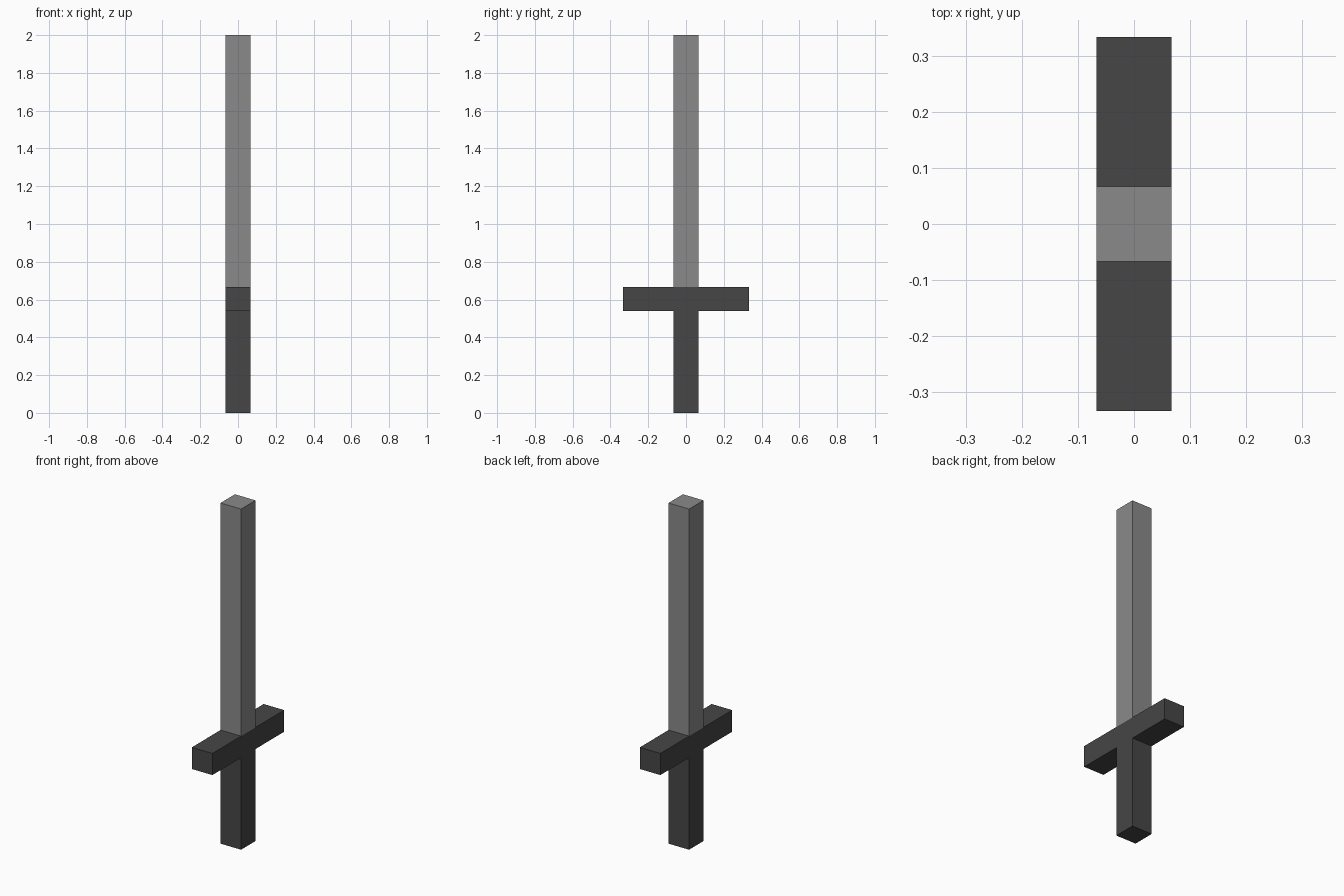
import bpy

if "Cube" in bpy.data.objects:
    bpy.data.objects.remove(bpy.data.objects["Cube"])


def material(name, grey):
    mat = bpy.data.materials.new(name)
    mat.diffuse_color = (grey, grey, grey, 1)
    mat.use_nodes = True
    mat.node_tree.nodes["Principled BSDF"].inputs["Base Color"].default_value = mat.diffuse_color
    return mat


def box(name, half_x, half_y, z0, z1, mat):
    bpy.ops.mesh.primitive_cube_add(size=1, location=(0, 0, (z0 + z1) / 2))
    ob = bpy.context.object
    ob.name = name
    ob.scale = (half_x * 2, half_y * 2, z1 - z0)
    bpy.ops.object.transform_apply(location=False, rotation=False, scale=True)
    ob.data.materials.append(mat)
    return ob


steel = material("steel grey", 0.254)
dark = material("dark grey", 0.061)

HALF = 0.0667         # half thickness shared by all parts
GUARD_BOTTOM = 0.54
GUARD_TOP = 0.667

# Grip, crossguard and blade stacked upwards
box("grip", HALF, HALF, 0, GUARD_BOTTOM, dark)
box("crossguard", HALF, 0.333, GUARD_BOTTOM, GUARD_TOP, dark)
box("blade", HALF, HALF, GUARD_TOP, 2, steel)
